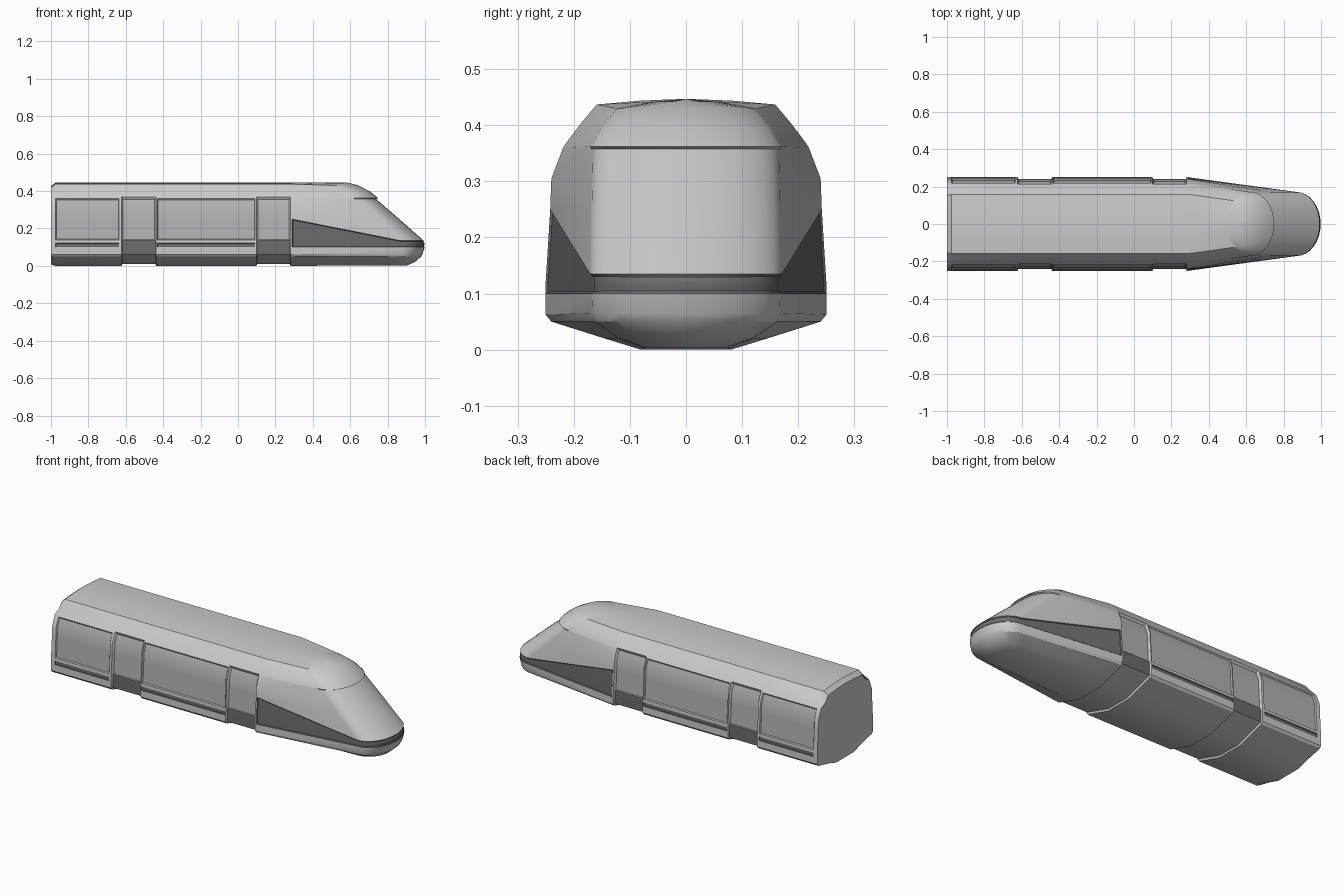
import bpy, bmesh, math

if "Cube" in bpy.data.objects:
    bpy.data.objects.remove(bpy.data.objects["Cube"])

# Each level: side height, half width, nose height, shoulder x, shoulder y, tip x
LEVELS = [
    (0.000, 0.000, 0.003, 0.80, 0.000, 0.900),
    (0.000, 0.080, 0.003, 0.80, 0.075, 0.905),
    (0.020, 0.145, 0.020, 0.83, 0.120, 0.945),
    (0.050, 0.240, 0.050, 0.86, 0.165, 0.980),
    (0.062, 0.250, 0.065, 0.87, 0.170, 0.987),
    (0.100, 0.250, 0.100, 0.87, 0.171, 0.998),
    (0.122, 0.250, 0.112, 0.87, 0.171, 1.000),
    (0.138, 0.249, 0.122, 0.87, 0.171, 1.000),
    (0.250, 0.242, 0.135, 0.87, 0.171, 0.993),
    (0.305, 0.240, 0.250, 0.742, 0.171, 0.863),
    (0.360, 0.219, 0.358, 0.62, 0.169, 0.738),
    (0.368, 0.214, 0.362, 0.62, 0.171, 0.750),
    (0.405, 0.186, 0.395, 0.59, 0.155, 0.710),
    (0.437, 0.159, 0.430, 0.53, 0.125, 0.645),
    (0.444, 0.080, 0.442, 0.47, 0.060, 0.600),
    (0.447, 0.000, 0.447, 0.45, 0.000, 0.570),
]
# Straight body columns: x and whether it lies in a recessed door bay
COLS = [(-1, 0), (-0.975, 0), (-0.635, 0), (-0.622, 0), (-0.618, 1), (-0.442, 1),
        (-0.438, 0), (-0.432, 0), (0.092, 0), (0.098, 0), (0.102, 1), (0.278, 1),
        (0.282, 0), (0.29, 0)]
NOSE_SEGS = 8
RECESS = 0.009


def body_point(level, x, door):
    z, w = LEVELS[level][:2]
    if door and level <= 10:
        w = max(0, w - RECESS)
        if level < 4:
            z += RECESS
    if x == -1:                                   # softened rear edge
        if level > 11:
            z, w = z - 0.02, w * 0.96
        elif level < 3:
            z += 0.008
    return (x, -w, z)


def nose_point(level, k):
    _, _, z, xs, ys, tip = LEVELS[level]
    t = math.pi / 2 * k / NOSE_SEGS
    y = 0 if k == NOSE_SEGS else -ys * math.cos(t)
    return (xs + (tip - xs) * math.sin(t), y, z)


def material(name, shade):
    m = bpy.data.materials.new(name)
    m.diffuse_color = (shade, shade, shade, 1)
    m.use_nodes = True
    m.node_tree.nodes["Principled BSDF"].inputs["Base Color"].default_value = m.diffuse_color
    return m


# Half hull skinned over the levels
bm = bmesh.new()
grid = []
for lv in range(len(LEVELS)):
    pts = [body_point(lv, x, d) for x, d in COLS]
    pts += [nose_point(lv, k) for k in range(NOSE_SEGS + 1)]
    grid.append([bm.verts.new(p) for p in pts])
face = {}
for r in range(len(grid) - 1):
    for c in range(len(grid[0]) - 1):
        face[r, c] = bm.faces.new((grid[r][c], grid[r][c + 1],
                                   grid[r + 1][c + 1], grid[r + 1][c]))
bm.faces.new([row[0] for row in grid])            # rear wall
bm.normal_update()


def panel(rows, cols, mat, thickness, depth):
    faces = [face[r, c] for r in rows for c in cols]
    for f in faces:
        f.material_index = mat
    if thickness:
        bmesh.ops.inset_region(bm, faces=faces, thickness=thickness, depth=-depth,
                               use_boundary=False, use_even_offset=True)


# Side windows and the dark stripe beneath them
for c in (1, 7):
    panel(range(7, 10), [c], 1, 0.005, 0.006)
    panel([5], [c], 2, 0.002, 0.004)
# Door glass and kick plates
for c in (4, 10):
    panel(range(7, 10), [c], 1, 0.004, 0.003)
    panel(range(4, 7), [c], 2, 0, 0)
# Dark wedge wrapping round the nose
panel(range(5, 8), range(13, 14 + NOSE_SEGS), 2, 0.004, 0.004)

for v in bm.verts:                                # keep seam on the centre plane
    if abs(v.co.y) < 0.004:
        v.co.y = 0

mesh = bpy.data.meshes.new("train_body")
bm.to_mesh(mesh)
bm.free()
for m in (material("shell_grey", 0.6), material("window_grey", 0.45),
          material("dark_trim", 0.15)):
    mesh.materials.append(m)
body = bpy.data.objects.new("train_body", mesh)
bpy.context.collection.objects.link(body)
bpy.context.view_layer.objects.active = body
body.select_set(True)
bpy.ops.object.shade_smooth_by_angle(angle=math.radians(28))

# Mirror to the far side
mod = body.modifiers.new("mirror", 'MIRROR')
mod.use_axis = (False, True, False)
mod.use_clip = True
mod.merge_threshold = 0.0005
